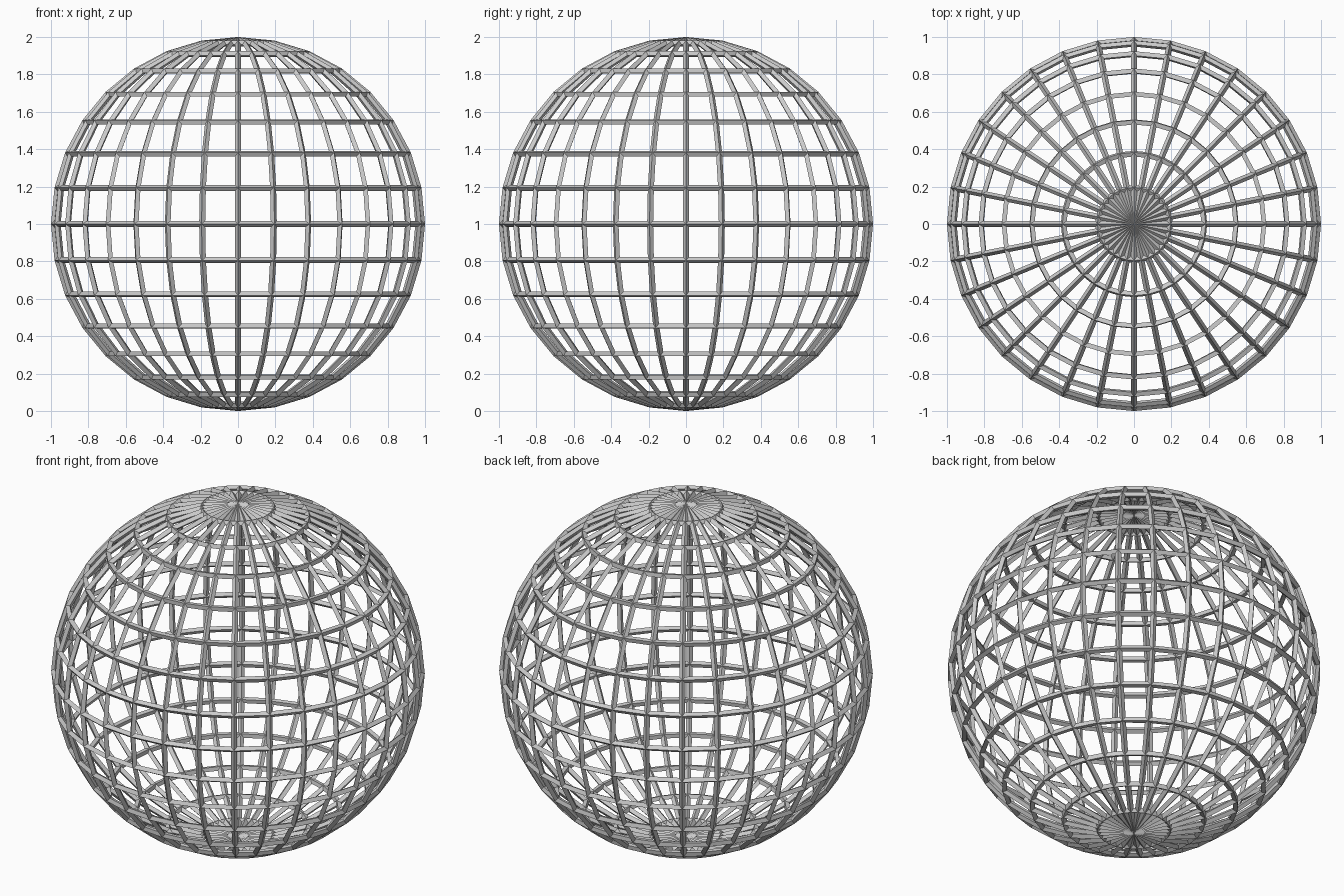
import bpy

if "Cube" in bpy.data.objects:
    bpy.data.objects.remove(bpy.data.objects["Cube"])

THICK = 0.033  # strut width and depth

# Globe cage: latitude/longitude sphere turned into struts
bpy.ops.mesh.primitive_uv_sphere_add(segments=32, ring_count=16,
                                     radius=1 - THICK / 2, location=(0, 0, 1))
cage = bpy.context.object
cage.name = "sphere_cage"
wire = cage.modifiers.new("struts", 'WIREFRAME')
wire.thickness = THICK
wire.offset = 0
wire.use_even_offset = True
wire.use_relative_offset = False
wire.use_replace = True
